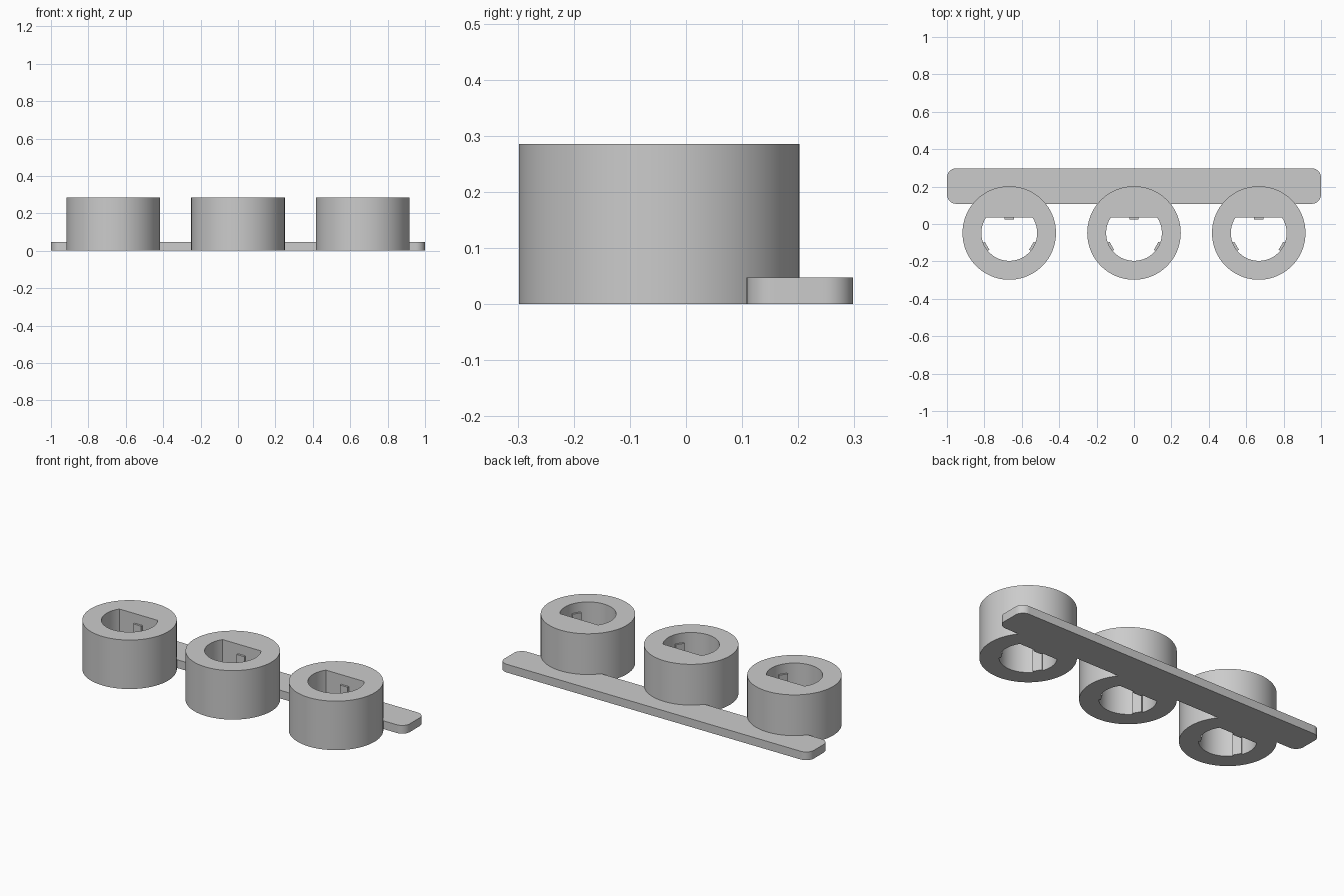
import bpy, bmesh
from math import sin, cos, pi, asin, radians
from mathutils import Matrix, Vector

cube = bpy.data.objects.get("Cube")
if cube:
    bpy.data.objects.remove(cube, do_unlink=True)

grey = bpy.data.materials.new("plain_grey")
grey.use_nodes = True
GREY = (0.6, 0.6, 0.6, 1)
grey.diffuse_color = GREY
grey.node_tree.nodes["Principled BSDF"].inputs["Base Color"].default_value = GREY

RING_Y, RING_R, RING_H = -0.048, 0.25, 0.286
BORE_R, FLAT = 0.149, 0.083
RIB_W, RIB_TOP = 0.05, 0.23


def arc(radius, start, end, steps, cx=0, cy=0):
    angles = [start + (end - start) * i / steps for i in range(steps + 1)]
    return [(cx + radius * cos(a), cy + radius * sin(a)) for a in angles]


def slab(name, outlines, height, location):
    """Extrude closed outlines upward; an inner outline becomes a hole."""
    curve = bpy.data.curves.new(name, "CURVE")
    curve.dimensions = "2D"
    curve.fill_mode = "BOTH"
    curve.extrude = height / 2
    for points in outlines:
        spline = curve.splines.new("POLY")
        spline.points.add(len(points) - 1)
        for p, (x, y) in zip(spline.points, points):
            p.co = (x, y, 0, 1)
        spline.use_cyclic_u = True
    temp = bpy.data.objects.new(name + "_outline", curve)
    bpy.context.collection.objects.link(temp)
    bpy.context.view_layer.update()
    mesh = bpy.data.meshes.new_from_object(
        temp.evaluated_get(bpy.context.evaluated_depsgraph_get()))
    bpy.data.objects.remove(temp, do_unlink=True)
    bpy.data.curves.remove(curve)

    bm = bmesh.new()
    bm.from_mesh(mesh)
    bmesh.ops.remove_doubles(bm, verts=bm.verts, dist=0.00005)
    bmesh.ops.recalc_face_normals(bm, faces=bm.faces)
    bmesh.ops.translate(bm, verts=bm.verts, vec=(0, 0, height / 2))
    bm.to_mesh(mesh)
    bm.free()
    mesh.name = name
    return place(name, mesh, location)


def place(name, mesh, location):
    mesh.materials.clear()
    mesh.materials.append(grey)
    obj = bpy.data.objects.new(name, mesh)
    obj.location = location
    bpy.context.collection.objects.link(obj)
    bpy.ops.object.select_all(action="DESELECT")
    obj.select_set(True)
    bpy.context.view_layer.objects.active = obj
    bpy.ops.object.shade_smooth_by_angle(angle=radians(30))
    return obj


def grip_ribs(name, location):
    """Three short ribs on the bore wall: one on the flat, two on the curve."""
    bm = bmesh.new()
    for degrees, face in ((90, 0.071), (210, 0.137), (330, 0.137)):
        depth = 0.04
        a = radians(degrees)
        matrix = (Matrix.Rotation(a, 4, "Z")
                  @ Matrix.Translation(Vector((face + depth / 2, 0, RIB_TOP / 2)))
                  @ Matrix.Diagonal((depth, RIB_W, RIB_TOP, 1)))
        bmesh.ops.create_cube(bm, size=1, matrix=matrix)
    mesh = bpy.data.meshes.new(name)
    bm.to_mesh(mesh)
    bm.free()
    return place(name, mesh, location)


# Mounting bar with rounded corners
HALF_X, HALF_Y, CORNER = 1.0, 0.095, 0.05
bar = []
for k, (sx, sy) in enumerate(((1, 1), (-1, 1), (-1, -1), (1, -1))):
    bar += arc(CORNER, k * pi / 2, (k + 1) * pi / 2, 10,
               sx * (HALF_X - CORNER), sy * (HALF_Y - CORNER))
slab("mounting_bar", [bar], 0.048, (0, 0.203, 0))

# Rings with D-shaped bores and grip ribs
outer = arc(RING_R, 0, 2 * pi, 96)[:-1]
edge = asin(FLAT / BORE_R)
bore = arc(BORE_R, pi - edge, 2 * pi + edge, 64)
for side, x in (("right", -0.667), ("middle", 0), ("left", 0.667)):
    slab(side + "_ring", [outer, bore], RING_H, (x, RING_Y, 0))
    grip_ribs(side + "_grip_ribs", (x, RING_Y, 0))
